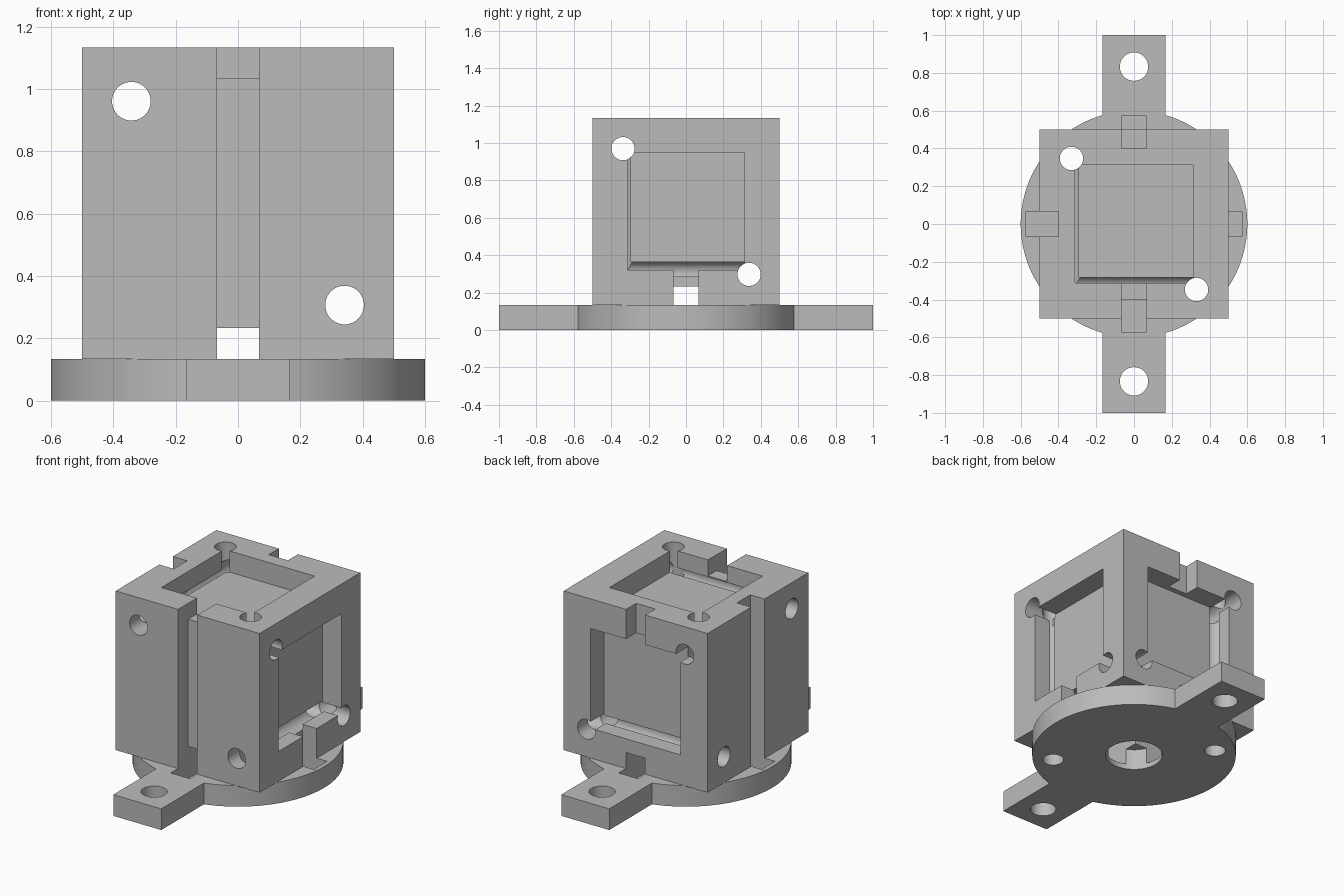
import bpy, math
from mathutils import Vector

if "Cube" in bpy.data.objects:
    bpy.data.objects.remove(bpy.data.objects["Cube"], do_unlink=True)

grey = bpy.data.materials.new("plain grey")
grey.use_nodes = True
COL = (0.5, 0.5, 0.5, 1)
grey.diffuse_color = COL
grey.node_tree.nodes["Principled BSDF"].inputs["Base Color"].default_value = COL

BASE = 0.1333            # base plate thickness
MID = BASE + 0.5         # height of the cube centre
W = 0.0667               # half width of the grooves
BIG = 0.7                # reach of cutters past the cube


def box(name, lo, hi):
    lo, hi = Vector(lo), Vector(hi)
    bpy.ops.mesh.primitive_cube_add(size=1, location=(lo + hi) / 2)
    ob = bpy.context.object
    ob.name = name
    ob.scale = hi - lo
    bpy.ops.object.transform_apply(location=True, rotation=True, scale=True)
    return ob


def rod(name, axis, centre, r, depth, sides=48):
    rot = {"x": (0, math.pi / 2, 0), "y": (math.pi / 2, 0, 0), "z": (0, 0, 0)}[axis]
    bpy.ops.mesh.primitive_cylinder_add(vertices=sides, radius=r, depth=depth,
                                        location=centre, rotation=rot)
    ob = bpy.context.object
    ob.name = name
    bpy.ops.object.transform_apply(location=True, rotation=True, scale=True)
    return ob


def combine(target, tools, operation):
    # apply each boolean in turn and discard its tool
    bpy.context.view_layer.objects.active = target
    for tool in tools:
        mod = target.modifiers.new("bool", "BOOLEAN")
        mod.operation = operation
        mod.solver = "EXACT"
        mod.object = tool
        bpy.ops.object.modifier_apply(modifier=mod.name)
        bpy.data.objects.remove(tool, do_unlink=True)


def finish(ob):
    ob.data.materials.clear()
    ob.data.materials.append(grey)
    bpy.ops.object.select_all(action="DESELECT")
    ob.select_set(True)
    bpy.context.view_layer.objects.active = ob
    bpy.ops.object.shade_smooth_by_angle(angle=math.radians(30))


# Upright through holes, shared by cube and base plate
def upright_holes():
    return [rod("hole", "z", (-s * 0.331, s * 0.347, MID), 0.062, 2) for s in (1, -1)]


# Base plate: disc with a bar ending in two mounting lugs
plate = rod("base_plate", "z", (0, 0, BASE / 2), 0.6, BASE, 128)
combine(plate, [box("lugs", (-0.1667, -1, 0), (0.1667, 1, BASE))], "UNION")
cuts = [rod("lug_hole", "z", (0, s * 0.833, 0), 0.075, 1) for s in (1, -1)]
cuts += upright_holes()
cuts += [box("groove", (-W, -0.573, 0.033), (W, 0.573, 0.3)),
         box("groove", (-0.573, -W, 0.033), (0.573, W, 0.3)),
         rod("bore", "z", (0, 0, 0), 0.1667, 1, 64)]
combine(plate, cuts, "DIFFERENCE")
finish(plate)

# Cube body
cube = box("cube_body", (-0.5, -0.5, BASE), (0.5, 0.5, BASE + 1))
P, F = 0.3133, 0.367     # pocket half size and pocket floor
zlo, zhi, top = MID - P, MID + P, BASE + 1
cuts = [
    # square pockets in the top, left and back faces
    box("pocket", (-P, -P, MID + F), (P, P, top + 0.2)),
    box("pocket", (F, -P, zlo), (BIG, P, zhi)),
    box("pocket", (-P, F, zlo), (P, BIG, zhi)),
    # crossed grooves underneath
    box("groove", (-W, -BIG, 0), (W, BIG, BASE + 0.1)),
    box("groove", (-BIG, -W, 0), (BIG, W, BASE + 0.1)),
    # upright grooves in the two closed sides
    box("groove", (-W, -BIG, 0), (W, -0.4, top + 0.2)),
    box("groove", (-BIG, -W, 0), (-0.4, W, top + 0.2)),
    # notches through the pocket frames
    box("notch", (-W, -BIG, top - 0.1), (W, -0.25, top + 0.2)),
    box("notch", (-W, 0.4, zhi - 0.05), (W, BIG, top + 0.2)),
    box("notch", (0.4, -W, 0), (BIG, W, zlo + 0.05)),
]
# diagonal pairs of through holes along each axis
cuts += upright_holes()
for s in (1, -1):
    cuts.append(rod("hole", "y", (-s * 0.342, 0, MID + s * 0.327), 0.062, 2))
    cuts.append(rod("hole", "x", (0, -s * 0.337, MID + s * 0.336), 0.062, 2))
combine(cube, cuts, "DIFFERENCE")
finish(cube)
